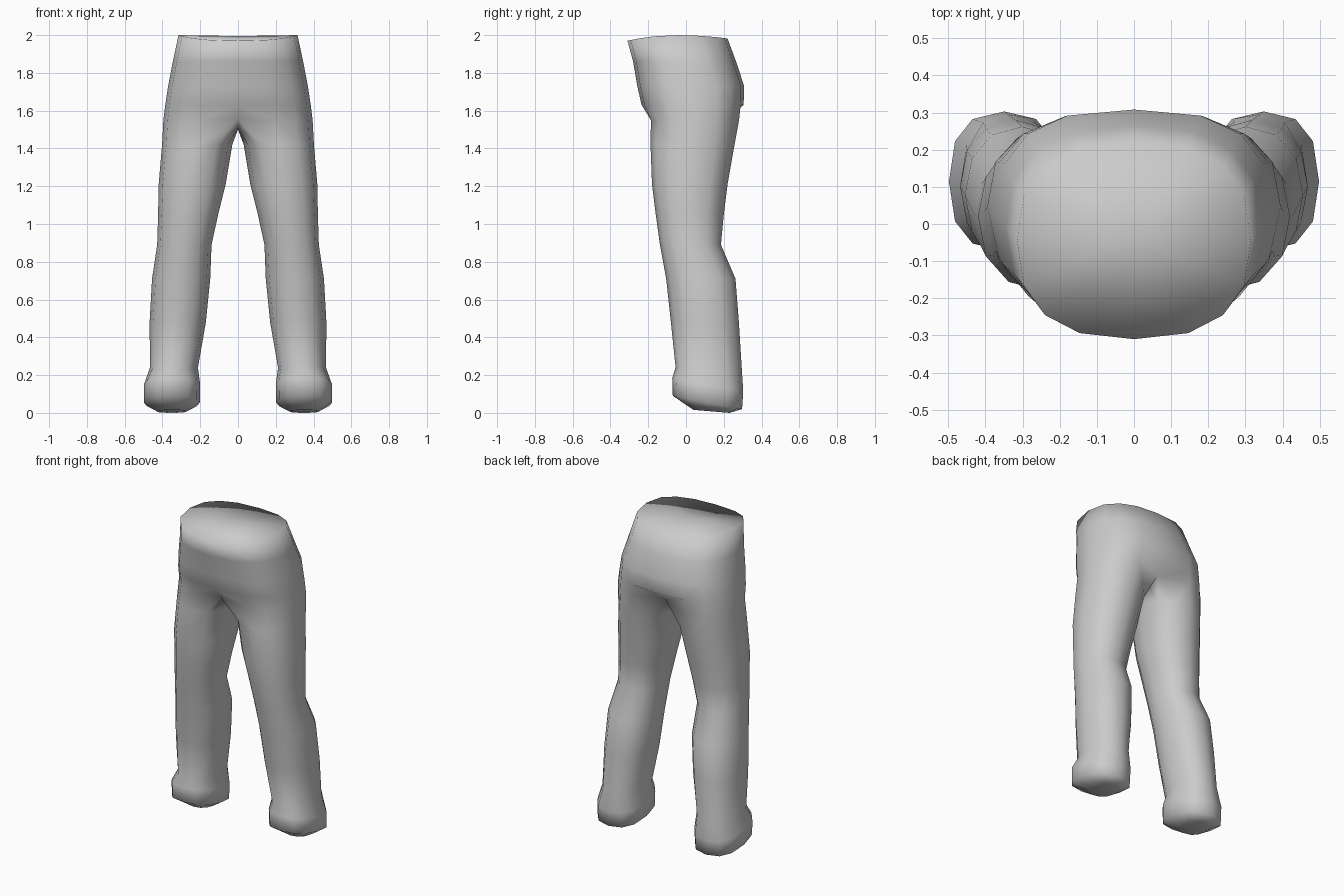
import bpy, bmesh, math

cube = bpy.data.objects.get("Cube")
if cube:
    bpy.data.objects.remove(cube, do_unlink=True)

grey = bpy.data.materials.new("plain grey")
grey.use_nodes = True
grey.diffuse_color = (0.6, 0.6, 0.6, 1)
grey.node_tree.nodes["Principled BSDF"].inputs["Base Color"].default_value = (0.6, 0.6, 0.6, 1)


def spow(v, p):
    return math.copysign(abs(v) ** p, v)


def pelvis_ring(z, rx, yf, yb, p=0.8, dip=0.0):
    """Half ring from centre front, around the hip, to centre back."""
    cy, ry = (yf + yb) / 2, (yb - yf) / 2
    pts = []
    for i in range(9):
        a = math.pi * i / 8
        c = spow(math.cos(a), p)
        x = 0 if i in (0, 8) else rx * math.sin(a) ** p
        pts.append((x, cy - ry * c, z - dip * c * c * (1 if c > 0 else 0.6)))
    return pts


def leg_ring(z, x0, x1, yf, yb, p=0.9, tilt=0.0):
    """Closed ring; points 0-8 continue the hip, 9-11 are the inner thigh."""
    pts = []
    for i in range(12):
        a = math.radians(-30 + 30 * i)
        s, c = spow(math.sin(a), p), spow(math.cos(a), p)
        pts.append(((x0 + x1) / 2 + (x1 - x0) / 2 * s,
                    (yf + yb) / 2 - (yb - yf) / 2 * c, z + tilt * c))
    return pts


bm = bmesh.new()


def add(points):
    return [bm.verts.new(p) for p in points]


def bridge(a, b, closed):
    n = len(a)
    for i in range(n if closed else n - 1):
        j = (i + 1) % n
        bm.faces.new((a[i], b[i], b[j], a[j]))


# Waist and hips
hips = [add(pelvis_ring(*r)) for r in (
    (2.00, 0.315, -0.31, 0.22, 0.8, 0.03),
    (1.86, 0.345, -0.28, 0.265),
    (1.73, 0.37, -0.258, 0.308, 0.75),
    (1.63, 0.385, -0.235, 0.305, 0.75),
)]
for a, b in zip(hips, hips[1:]):
    bridge(a, b, False)

# Closed waist top
middle = bm.verts.new((0, -0.03, 1.995))
for a, b in zip(hips[0], hips[0][1:]):
    bm.faces.new((middle, a, b))

# Crotch: the half ring is closed by three points on the centre line
seam = pelvis_ring(1.55, 0.395, -0.20, 0.295, 0.75)
seam[0] = (0, -0.175, 1.555)
seam[8] = (0, 0.215, 1.56)
seam += [(0, 0.14, 1.515), (0, 0.03, 1.50), (0, -0.09, 1.51)]
crotch = add(seam)
bridge(hips[-1], crotch[:9], False)

# Leg and foot: height, inner x, outer x, front y, back y, squareness, tilt
legs = [crotch] + [add(leg_ring(*r)) for r in (
    (1.42, 0.03, 0.402, -0.188, 0.257),
    (1.21, 0.065, 0.42, -0.18, 0.22),
    (1.05, 0.105, 0.423, -0.16, 0.20),
    (0.89, 0.14, 0.428, -0.138, 0.185),
    (0.71, 0.147, 0.455, -0.105, 0.262),
    (0.48, 0.17, 0.468, -0.08, 0.28),
    (0.24, 0.212, 0.466, -0.055, 0.295),
    (0.15, 0.20, 0.498, -0.073, 0.303, 0.8, 0.035),
    (0.055, 0.202, 0.498, -0.07, 0.297, 0.8, 0.035),
    (0.008, 0.27, 0.43, 0.04, 0.23, 0.9, 0.008),
)]
for a, b in zip(legs, legs[1:]):
    bridge(a, b, True)
bm.faces.new(legs[-1])

bmesh.ops.recalc_face_normals(bm, faces=bm.faces)
mesh = bpy.data.meshes.new("trousers")
bm.to_mesh(mesh)
bm.free()
mesh.materials.append(grey)
trousers = bpy.data.objects.new("trousers", mesh)
bpy.context.collection.objects.link(trousers)

# Mirror the half and weld it along the centre line
mirror = trousers.modifiers.new("mirror", "MIRROR")
mirror.use_axis[0] = True
mirror.use_clip = True
mirror.merge_threshold = 0.001

# Smooth shading throughout
for poly in mesh.polygons:
    poly.use_smooth = True
